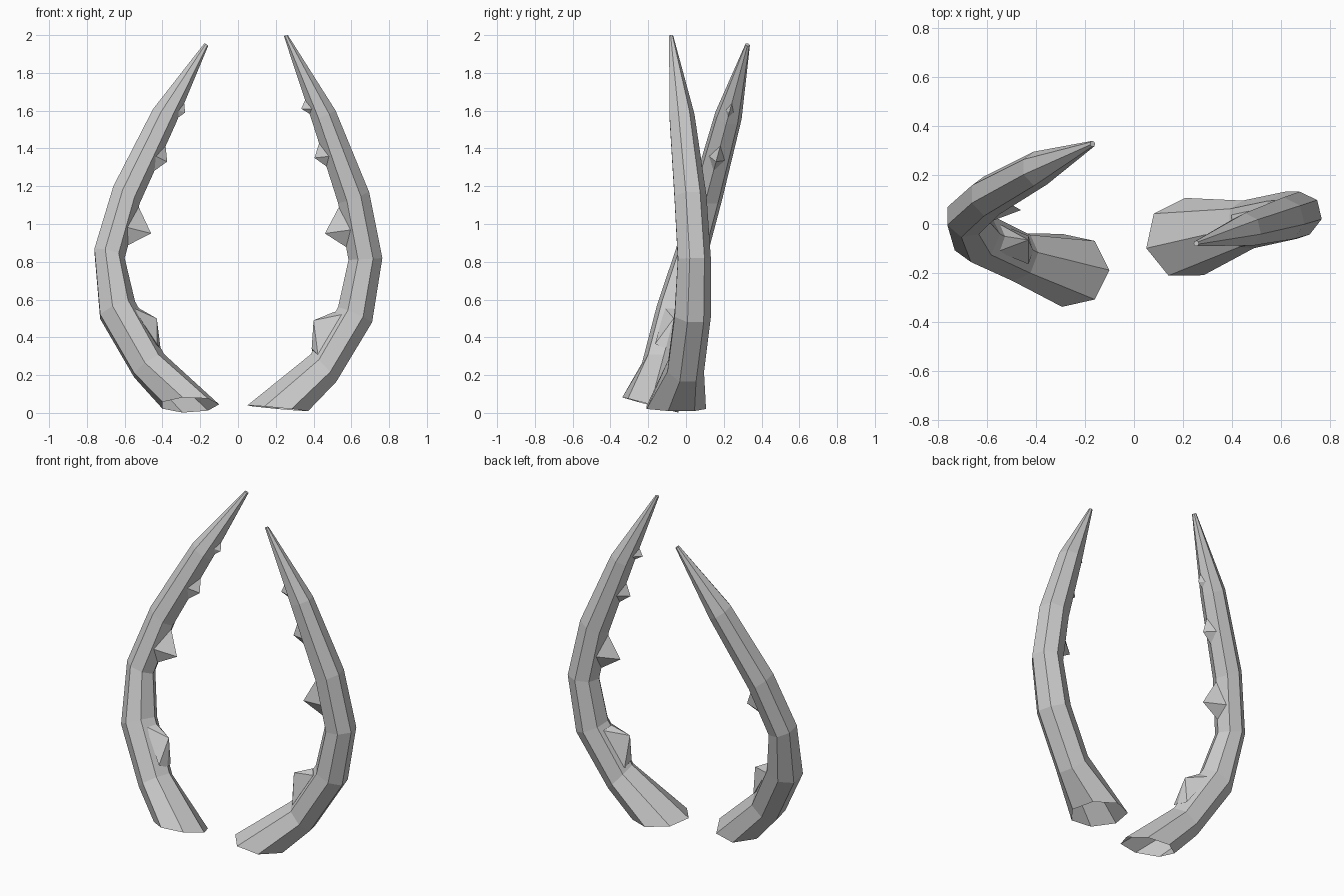
import bpy, bmesh, math
from mathutils import Vector

if "Cube" in bpy.data.objects:
    bpy.data.objects.remove(bpy.data.objects["Cube"])

SIDES = 7


def left_plane(x, z):
    return Vector((x, -0.2 + 0.27 * z, z))


def right_plane(x, z):
    return Vector((x, -0.11 + 0.24 * x - 0.015 * z, z))


def finish(bm, name):
    bmesh.ops.recalc_face_normals(bm, faces=bm.faces)
    me = bpy.data.meshes.new(name)
    bm.to_mesh(me)
    bm.free()
    ob = bpy.data.objects.new(name, me)
    bpy.context.collection.objects.link(ob)
    return ob


def horn(name, plane, depth, rings):
    """Seven-sided tapering tube, one ridge facing inward, open at the base."""
    bm = bmesh.new()
    loops = []
    for ox, oz, ix, iz in rings:
        outer, inner = plane(ox, oz), plane(ix, iz)
        span = inner - outer
        back = math.cos(math.pi / SIDES)
        r = span.length / (1 + back)
        u = span.normalized()
        c = inner - u * r
        angles = [2 * math.pi * k / SIDES for k in range(SIDES)]
        loops.append([bm.verts.new(c + u * r * math.cos(a) + depth * r * math.sin(a))
                      for a in angles])
    for a, b in zip(loops, loops[1:]):
        for k in range(SIDES):
            n = (k + 1) % SIDES
            bm.faces.new((a[k], a[n], b[n], b[k]))
    bm.faces.new(loops[-1])
    return finish(bm, name)


def tooth(name, plane, depth, peak, top, bottom, sides, w):
    """Faceted spur: a peak over a base sunk into the horn."""
    bm = bmesh.new()
    for p in (peak, top, bottom):
        bm.verts.new(plane(*p))
    for p in sides:
        for s in (-w, w):
            bm.verts.new(plane(*p) + depth * s)
    res = bmesh.ops.convex_hull(bm, input=bm.verts)
    loose = [v for v in bm.verts if not v.link_faces]
    bmesh.ops.delete(bm, geom=loose, context='VERTS')
    return finish(bm, name)


# Depth directions of the two horn planes
left_d = Vector((0, math.cos(0.264), -math.sin(0.264)))
right_d = Vector((-0.23, 0.97, 0)).normalized()

# Horns: outer x, z and inner x, z of each ring
horn("left_horn", left_plane, left_d, [
    (-0.40, 0.04, -0.10, 0.045), (-0.55, 0.20, -0.39, 0.31),
    (-0.73, 0.51, -0.545, 0.59), (-0.76, 0.86, -0.60, 0.82),
    (-0.66, 1.19, -0.52, 1.11), (-0.45, 1.60, -0.33, 1.53),
    (-0.178, 1.955, -0.158, 1.943)])
horn("right_horn", right_plane, right_d, [
    (0.355, 0.01, 0.05, 0.04), (0.51, 0.165, 0.385, 0.31),
    (0.70, 0.48, 0.53, 0.56), (0.755, 0.82, 0.585, 0.81),
    (0.685, 1.17, 0.53, 1.11), (0.51, 1.60, 0.39, 1.55),
    (0.263, 2.0, 0.243, 1.995)])

# Teeth: peak, top, bottom, side base points, half width
left_teeth = [
    ((-0.43, 0.50), (-0.535, 0.56), (-0.41, 0.34), [(-0.555, 0.54), (-0.43, 0.35)], 0.06),
    ((-0.46, 0.95), (-0.535, 1.11), (-0.598, 0.88), [(-0.60, 0.97)], 0.06),
    ((-0.375, 1.33), (-0.384, 1.42), (-0.445, 1.28), [(-0.445, 1.35)], 0.05),
    ((-0.28, 1.59), (-0.285, 1.64), (-0.335, 1.55), [(-0.335, 1.60)], 0.035)]
right_teeth = [
    ((0.40, 0.49), (0.51, 0.535), (0.39, 0.34), [(0.535, 0.52), (0.41, 0.31)], 0.055),
    ((0.46, 0.95), (0.545, 1.11), (0.585, 0.87), [(0.59, 0.97)], 0.06),
    ((0.405, 1.35), (0.43, 1.43), (0.475, 1.30), [(0.485, 1.36)], 0.05),
    ((0.335, 1.61), (0.355, 1.655), (0.385, 1.58), [(0.395, 1.61)], 0.035)]
for side, plane, d, teeth in (("left", left_plane, left_d, left_teeth),
                              ("right", right_plane, right_d, right_teeth)):
    for i, t in enumerate(teeth, 1):
        tooth(f"{side}_tooth_{i}", plane, d, *t)
